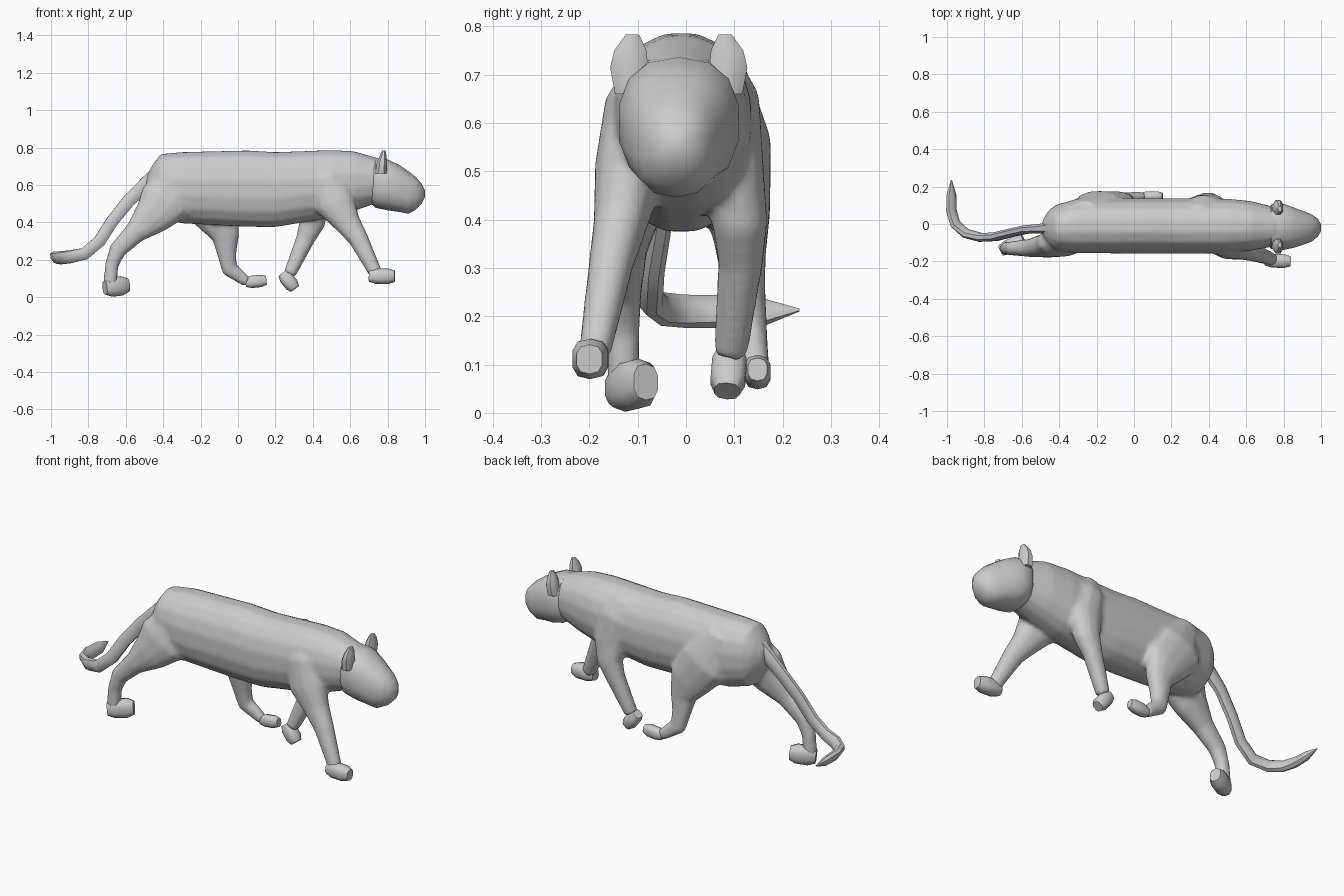
import bpy, bmesh
from math import sin, cos, pi, copysign
from mathutils import Vector


def loft(name, sections, side=(0, 1, 0), sides=12, power=2.2, axis=None):
    """Skin rings along a path. Section: x, y, z, half width along side, half depth."""
    pts = [Vector(s[:3]) for s in sections]
    bm = bmesh.new()
    rings = []
    for i, s in enumerate(sections):
        t = Vector(axis) if axis else pts[min(i + 1, len(pts) - 1)] - pts[max(i - 1, 0)]
        t.normalize()
        u = Vector(side)
        u = (u - t * u.dot(t)).normalized()
        v = t.cross(u)
        ring = []
        for k in range(sides):
            a = 2 * pi * (k + 0.5) / sides
            c, d = cos(a), sin(a)
            c = copysign(abs(c) ** (2 / power), c)
            d = copysign(abs(d) ** (2 / power), d)
            ring.append(bm.verts.new(pts[i] + u * c * s[3] + v * d * s[4]))
        rings.append(ring)
    for a, b in zip(rings, rings[1:]):
        for k in range(sides):
            n = (k + 1) % sides
            bm.faces.new((a[k], a[n], b[n], b[k]))
    bm.faces.new(rings[0])
    bm.faces.new(rings[-1])
    bmesh.ops.recalc_face_normals(bm, faces=bm.faces[:])
    mesh = bpy.data.meshes.new(name)
    bm.to_mesh(mesh)
    bm.free()
    obj = bpy.data.objects.new(name, mesh)
    bpy.context.collection.objects.link(obj)
    bpy.ops.object.select_all(action='DESELECT')
    obj.select_set(True)
    bpy.context.view_layer.objects.active = obj
    bpy.ops.object.shade_smooth_by_angle(angle=0.8)
    return obj


# Torso and neck
torso = loft("torso_and_legs", [
    (-.49, -.02, .60, .04, .05), (-.455, -.02, .60, .095, .11),
    (-.415, -.02, .595, .125, .172), (-.3, -.01, .585, .148, .193),
    (.05, -.01, .58, .15, .207), (.2, -.01, .575, .15, .203),
    (.35, -.01, .59, .15, .193), (.5, -.01, .605, .147, .184),
    (.62, -.01, .62, .135, .162), (.78, -.015, .625, .10, .11)],
    sides=16, axis=(1, 0, 0))

# Front legs, shoulder to wrist
front_right = loft("front_right_leg", [
    (.46, -.06, .72, .05, .06), (.48, -.095, .63, .076, .10),
    (.52, -.117, .5, .074, .11), (.59, -.137, .39, .056, .07),
    (.645, -.155, .31, .047, .054), (.74, -.19, .12, .034, .036)])
front_left = loft("front_left_leg", [
    (.34, .045, .73, .06, .06), (.37, .075, .64, .08, .10),
    (.40, .095, .5, .068, .095), (.395, .112, .39, .058, .07),
    (.36, .113, .31, .047, .051), (.275, .092, .12, .036, .034)])

# Hind legs, hip to ankle
hind_left = loft("hind_left_leg", [
    (-.27, .055, .70, .07, .08), (-.19, .098, .54, .081, .146),
    (-.10, .11, .42, .066, .12), (-.065, .115, .32, .051, .074),
    (-.06, .125, .23, .041, .052), (-.045, .135, .15, .035, .046),
    (.05, .148, .08, .027, .029)])
hind_right = loft("hind_right_leg", [
    (-.31, -.06, .66, .065, .08), (-.39, -.10, .51, .076, .145),
    (-.46, -.115, .43, .066, .105), (-.55, -.128, .345, .05, .06),
    (-.645, -.13, .25, .039, .047), (-.675, -.13, .17, .035, .037),
    (-.685, -.13, .06, .034, .037)])

# Fuse the legs into the torso as one continuous skin
for part in (front_right, front_left, hind_left, hind_right, torso):
    part.select_set(True)
bpy.context.view_layer.objects.active = torso
bpy.ops.object.join()
torso.modifiers.clear()
fuse = torso.modifiers.new("fuse", 'REMESH')
fuse.mode = 'VOXEL'
fuse.voxel_size = 0.011
fuse.use_smooth_shade = True
soften = torso.modifiers.new("soften", 'SMOOTH')
soften.factor = 0.5
soften.iterations = 8

# Head and muzzle
loft("head", [
    (.70, -.015, .605, .085, .095), (.735, -.015, .61, .122, .132),
    (.80, -.015, .60, .126, .136), (.86, -.02, .582, .108, .126),
    (.91, -.021, .56, .09, .114), (.95, -.021, .555, .074, .088),
    (.982, -.02, .553, .05, .054), (1.0, -.02, .553, .018, .018)],
    sides=14, power=2.4, axis=(1, 0, 0))

# Ears, mirrored about the head centre and leaning outwards
for label, s in (("right", -1), ("left", 1)):
    loft(label + "_ear", [
        (.765, -.015 + s * .09, .66, .045, .035),
        (.77, -.015 + s * .103, .715, .042, .03),
        (.775, -.015 + s * .10, .75, .036, .021),
        (.78, -.015 + s * .096, .783, .015, .01)], sides=8, axis=(0, 0, 1))


# Paws: heel point, toe point, half width and half height, with rounded ends
def paw(name, heel, toe, width, height):
    a, b = Vector(heel), Vector(toe)
    loft(name, [(*a.lerp(b, t), width * f, height * f)
                for t, f in ((0, .72), (.28, 1), (.75, 1), (1, .72))], sides=10, power=2.6)


paw("front_right_paw", (.70, -.195, .113), (.838, -.20, .111), .038, .042)
paw("front_left_paw", (.238, .092, .128), (.304, .085, .045), .037, .038)
paw("hind_left_paw", (.04, .148, .078), (.152, .148, .09), .028, .033)
paw("hind_right_paw", (-.712, -.143, .05), (-.59, -.083, .064), .04, .052)

# Tail, sweeping down and curling to the left
loft("tail", [
    (-.42, -.02, .67, .045, .04), (-.49, -.025, .605, .042, .028),
    (-.58, -.03, .52, .037, .024), (-.67, -.05, .41, .035, .024),
    (-.74, -.068, .30, .035, .025), (-.82, -.072, .232, .035, .025),
    (-.90, -.05, .215, .036, .025), (-.955, .0, .21, .037, .025),
    (-.976, .07, .21, .037, .024), (-.976, .155, .208, .034, .021),
    (-.976, .235, .213, .003, .003)], side=(-.6, 0, .8), sides=8)
